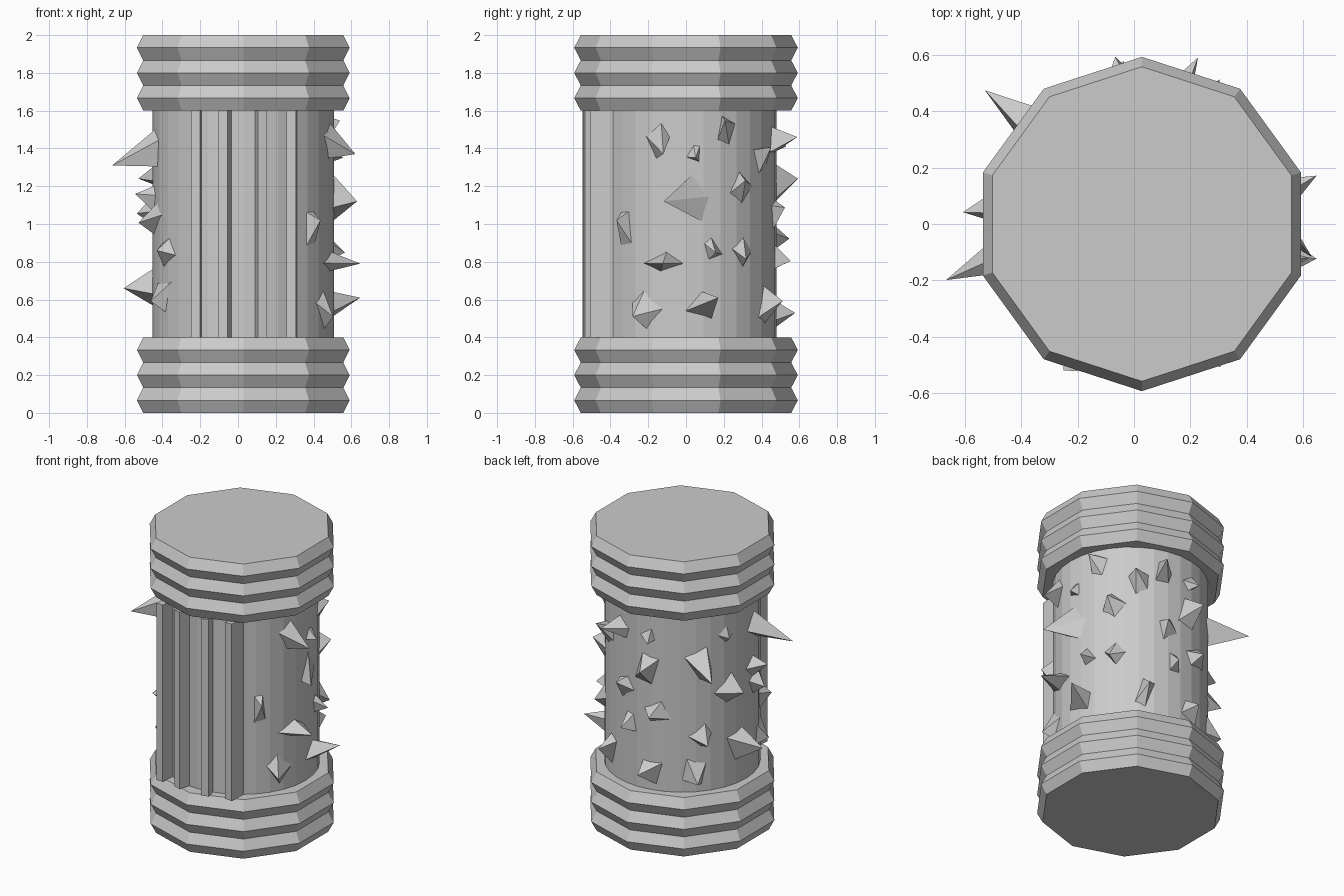
import bpy, bmesh, math, random
from mathutils import Vector

if "Cube" in bpy.data.objects:
    bpy.data.objects.remove(bpy.data.objects["Cube"])

random.seed(4)
CX = 0.028  # axis of the column

grey = bpy.data.materials.new("plain grey")
grey.diffuse_color = (0.6, 0.6, 0.6, 1)
grey.use_nodes = True
grey.node_tree.nodes["Principled BSDF"].inputs["Base Color"].default_value = grey.diffuse_color


def finish(name, bm):
    bmesh.ops.recalc_face_normals(bm, faces=bm.faces)
    me = bpy.data.meshes.new(name)
    bm.to_mesh(me)
    bm.free()
    me.materials.append(grey)
    ob = bpy.data.objects.new(name, me)
    bpy.context.collection.objects.link(ob)
    return ob


def lathe(name, profile, sides, start=0.0):
    bm = bmesh.new()
    rings = []
    for r, z in profile:
        ang = [start + math.tau * i / sides for i in range(sides)]
        rings.append([bm.verts.new((CX + r * math.cos(a), r * math.sin(a), z)) for a in ang])
    for lo, hi in zip(rings, rings[1:]):
        for i in range(sides):
            j = (i + 1) % sides
            bm.faces.new((lo[i], lo[j], hi[j], hi[i]))
    bm.faces.new(rings[0][::-1])
    bm.faces.new(rings[-1])
    return finish(name, bm)


# ridged ten-sided end caps
for name, z0 in (("bottom_cap", 0.0), ("top_cap", 1.6)):
    prof = [(0.592 if i % 2 else 0.557, z0 + 0.4 * i / 6) for i in range(7)]
    lathe(name, prof, 10, math.pi / 2)

# round body between the caps
lathe("body", [(0.48, 0.4), (0.48, 1.6)], 32)

# upright ribs on the front: x, y of the outer face, turn in degrees
for n, (x, y, turn) in enumerate([(-0.225, -0.52, -4), (-0.08, -0.54, -17),
                                  (0.13, -0.54, 13), (0.282, -0.505, -2)]):
    bm = bmesh.new()
    bmesh.ops.create_cube(bm, size=1)
    for v in bm.verts:
        v.co = (v.co.x * 0.05, (v.co.y + 0.5) * 0.13, v.co.z * 1.2)
    rib = finish("front_rib_%d" % (n + 1), bm)
    rib.location = (x, y, 1.0)
    rib.rotation_euler.z = math.radians(turn)


# thorn: crooked four-sided pyramid rooted in the body
def thorn(bm, az, z, w, h, dt, dz, length):
    a = math.radians(az)
    out = Vector((math.cos(a), math.sin(a), 0))
    tan = Vector((-math.sin(a), math.cos(a), 0))
    up = Vector((0, 0, 1))
    root = Vector((CX, 0, z))
    spin = random.uniform(0, math.pi / 2)
    base = []
    for i in range(4):
        t = spin + i * math.pi / 2 + random.uniform(-0.4, 0.4)
        k = random.uniform(0.5, 0.68)
        p = tan * (w * k * math.cos(t)) + up * (h * k * math.sin(t))
        base.append(bm.verts.new(root + out * 0.46 + p))
    tip = bm.verts.new(root + out * (0.48 + length) + tan * dt + up * dz)
    bm.faces.new(base[::-1])
    for i in range(4):
        bm.faces.new((base[i], base[(i + 1) % 4], tip))


# large thorns: angle, z, width, height, tip shift sideways and up, length
LARGE = [(8, 1.14, .16, .28, -.2, -.02, .1), (192, 1.41, .14, .2, .05, -.1, .24),
         (138, 1.29, .16, .2, .02, -.05, .25), (169, .68, .2, .2, .08, -.02, .15),
         (-14, .8, .2, .09, .03, -.01, .15), (11, .56, .18, .14, .05, .05, .16),
         (-19, 1.45, .13, .19, .08, -.08, .12), (-42, .97, .14, .22, 0, .05, .07),
         (76, 1.43, .12, .15, -.05, .03, .14), (99, 1.2, .18, .2, 0, .04, .12)]
# small thorns: angle, z, size, length
SMALL = [(6, 1.38, .1, .05), (27, 1.49, .15, .07), (38, 1.17, .15, .07),
         (17, .87, .11, .08), (40, .86, .13, .06), (-25, .55, .17, .07),
         (60, .57, .15, .1), (58, 1.35, .15, .08), (98, 1.45, .1, .06),
         (78, 1.04, .15, .06), (108, .94, .16, .08), (84, .83, .12, .08),
         (138, .79, .15, .08), (101, .53, .16, .1), (135, .54, .17, .08),
         (160, 1.06, .17, .1), (158, 1.45, .12, .03), (195, 1.02, .17, .08),
         (187, 1.13, .12, .1), (212, .84, .14, .07), (208, .63, .18, .06)]

bm = bmesh.new()
for row in LARGE:
    thorn(bm, *row)
for az, z, s, length in SMALL:
    shift = [random.uniform(-0.4, 0.4) * s for _ in range(2)]
    thorn(bm, az, z, s, s * 1.15, shift[0], shift[1], length)
finish("thorns", bm)
